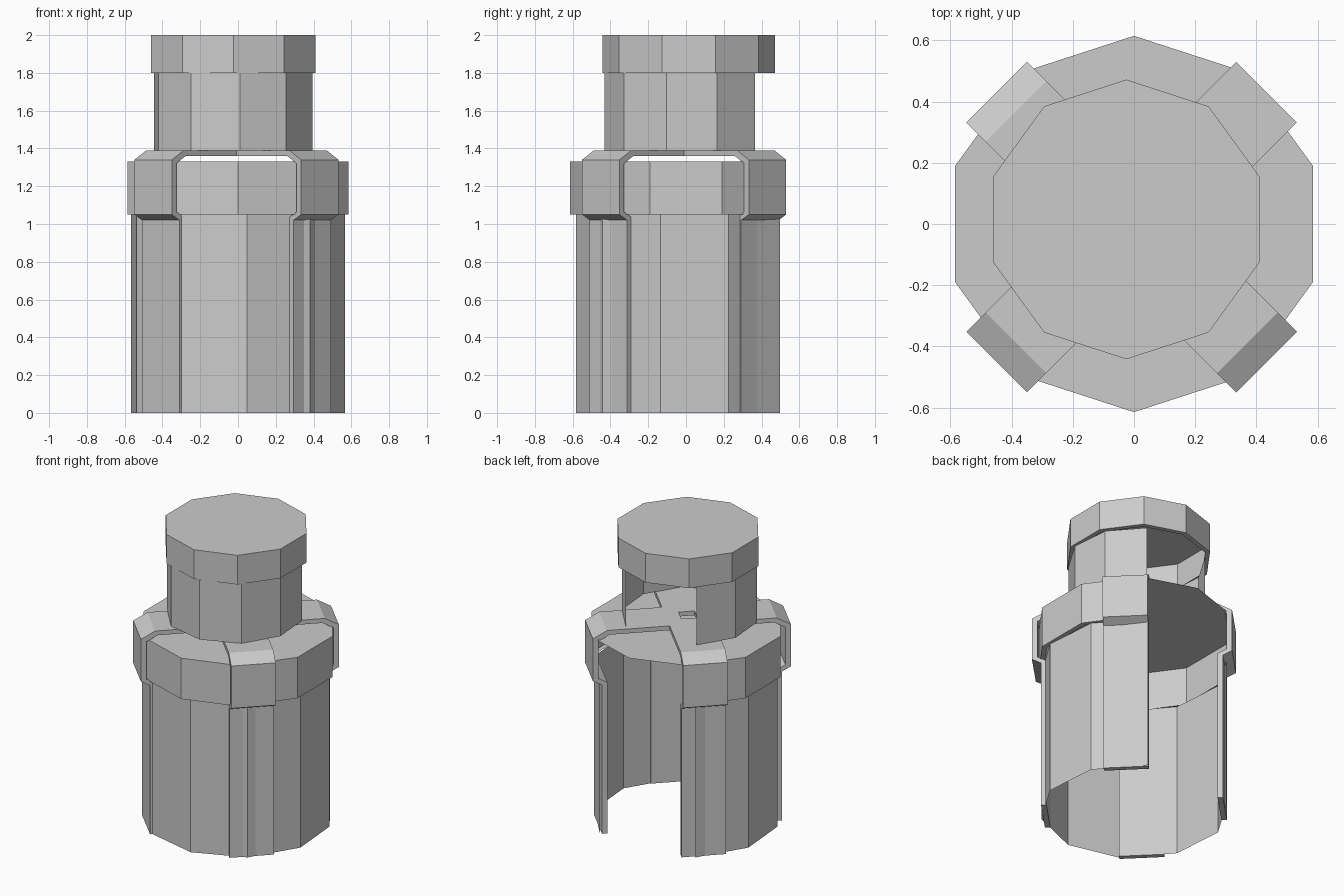
import bpy
from math import sin, cos, radians, sqrt

if "Cube" in bpy.data.objects:
    bpy.data.objects.remove(bpy.data.objects["Cube"])

SIDES = 10
STEP = 360 / SIDES


def make_object(name, verts, faces):
    mesh = bpy.data.meshes.new(name)
    mesh.from_pydata(verts, [], faces)
    mesh.update()
    obj = bpy.data.objects.new(name, mesh)
    bpy.context.collection.objects.link(obj)
    return obj


def wall(name, center, profile, start, count, lid=False):
    """Ten-sided thin wall: sweeps a (radius, z) profile over `count` sides,
    angle measured from the front (-y) towards +x. `lid` closes the top."""
    cx, cy = center
    verts, faces = [], []
    n = len(profile)
    for i in range(SIDES):
        a = radians(start + i * STEP)
        verts += [(cx + r * sin(a), cy - r * cos(a), z) for r, z in profile]
    for i in range(count):
        j = (i + 1) % SIDES
        for k in range(n - 1):
            faces.append((i * n + k, j * n + k, j * n + k + 1, i * n + k + 1))
    if lid:
        faces.append([i * n + n - 1 for i in range(SIDES)])
    return make_object(name, verts, faces)


def strap(name, center, angle):
    """Bent flat bar: closed (radius, z) outline extruded across its width."""
    outline = [(0.567, 0), (0.567, 1.02), (0.624, 1.05), (0.624, 1.34),
               (0.535, 1.39), (0.05, 1.39), (0.05, 1.36), (0.52, 1.36),
               (0.59, 1.32), (0.59, 1.065), (0.533, 1.035), (0.533, 0)]
    c, s = cos(radians(angle)), sin(radians(angle))
    n = len(outline)
    verts = [(center[0] + r * c - w * s, center[1] + r * s + w * c, z)
             for w in (-0.14, 0.14) for r, z in outline]
    faces = [list(range(n))[::-1], list(range(n, 2 * n))]
    faces += [(i, (i + 1) % n, n + (i + 1) % n, n + i) for i in range(n)]
    return make_object(name, verts, faces)


# Lower body: open at the back over two sides
wall("lower_body", (0, 0), [(0.583, 0), (0.583, 1.05)], -139.3, 8)

# Collar with underside ledge, same opening, and a complete flat lid
wall("collar", (0, 0), [(0.583, 1.05), (0.615, 1.05), (0.615, 1.33)],
     -144, 8, lid=True)

# Four straps that run up the sides and cross over the lid
for label, ang in (("back_right", 45), ("back_left", 135),
                   ("front_left", 225), ("front_right", 315)):
    strap("strap_" + label, (-0.008, -0.01), ang)

# Upper body: open at the back over two sides
wall("upper_body", (-0.025, -0.003), [(0.43, 1.39), (0.43, 1.8)], -139.3, 8)

# Cap: full band with underside ledge and flat top
wall("cap", (-0.025, 0.015), [(0.425, 1.8), (0.457, 1.8), (0.457, 2.0)],
     -144, 10, lid=True)
